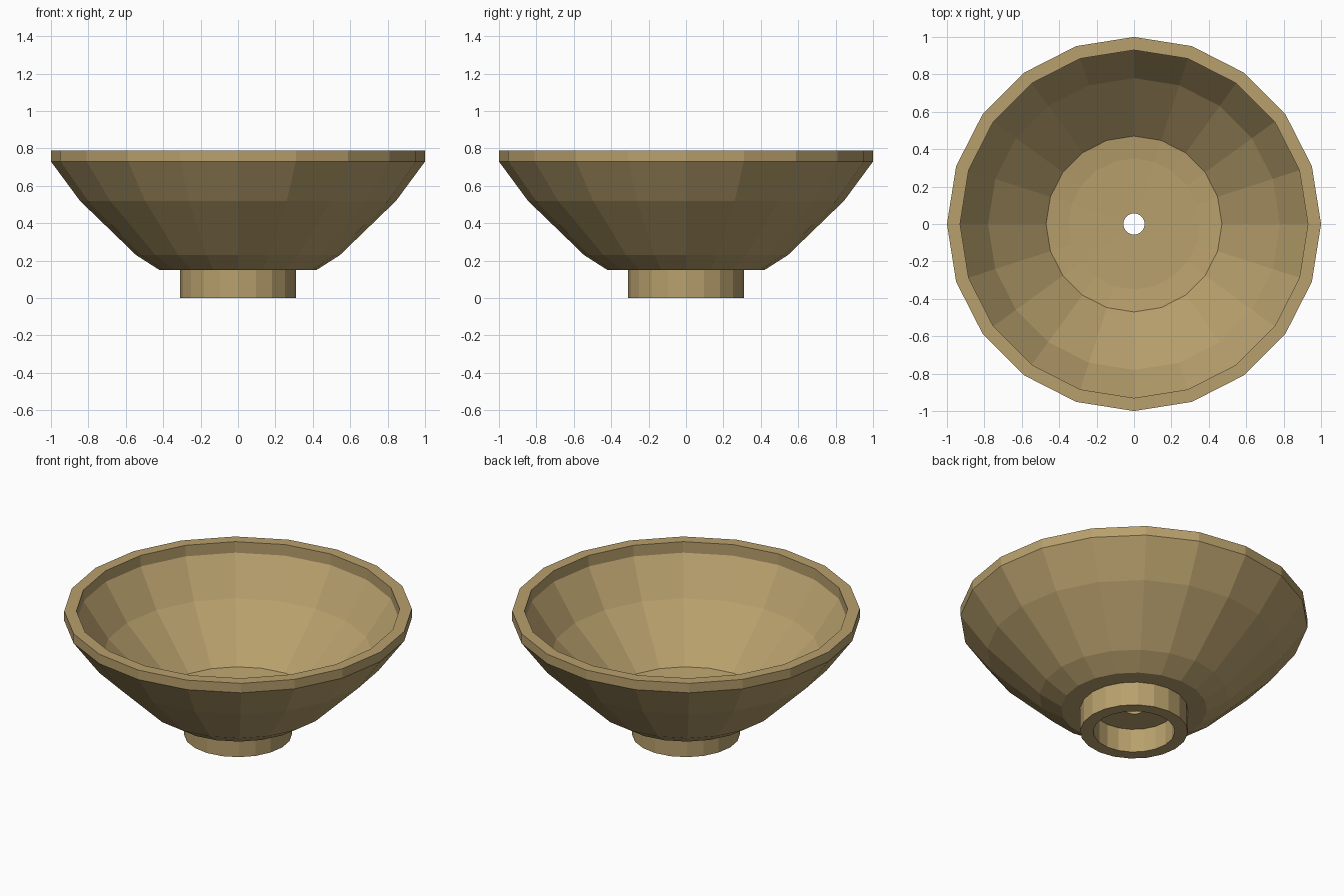
import bpy, math

if "Cube" in bpy.data.objects:
    bpy.data.objects.remove(bpy.data.objects["Cube"])

SIDES = 20

clay = bpy.data.materials.new("tan clay")
clay.diffuse_color = (0.48, 0.352, 0.152, 1)
clay.use_nodes = True
clay.node_tree.nodes["Principled BSDF"].inputs["Base Color"].default_value = clay.diffuse_color


def lathe(name, profile):
    """Spin a closed (radius, height) profile around z, flat shaded."""
    n = len(profile)
    verts, faces = [], []
    for s in range(SIDES):
        a = 2 * math.pi * s / SIDES
        verts += [(r * math.cos(a), r * math.sin(a), z) for r, z in profile]
    for s in range(SIDES):
        t = (s + 1) % SIDES
        for i in range(n):
            j = (i + 1) % n
            faces.append((s * n + i, t * n + i, t * n + j, s * n + j))
    mesh = bpy.data.meshes.new(name)
    mesh.from_pydata(verts, [], faces)
    mesh.materials.append(clay)
    obj = bpy.data.objects.new(name, mesh)
    bpy.context.collection.objects.link(obj)
    return obj


# Bowl: outside from drain hole up to the rim, then back down the inside
lathe("bowl", [
    (0.057, 0.15), (0.42, 0.15), (0.545, 0.23), (0.845, 0.52),
    (1.0, 0.73), (1.0, 0.79), (0.93, 0.79), (0.93, 0.72),
    (0.78, 0.50), (0.47, 0.21), (0.35, 0.195), (0.057, 0.19),
])

# Hollow foot ring
lathe("foot_ring", [(0.235, 0), (0.31, 0), (0.31, 0.152), (0.235, 0.152)])
